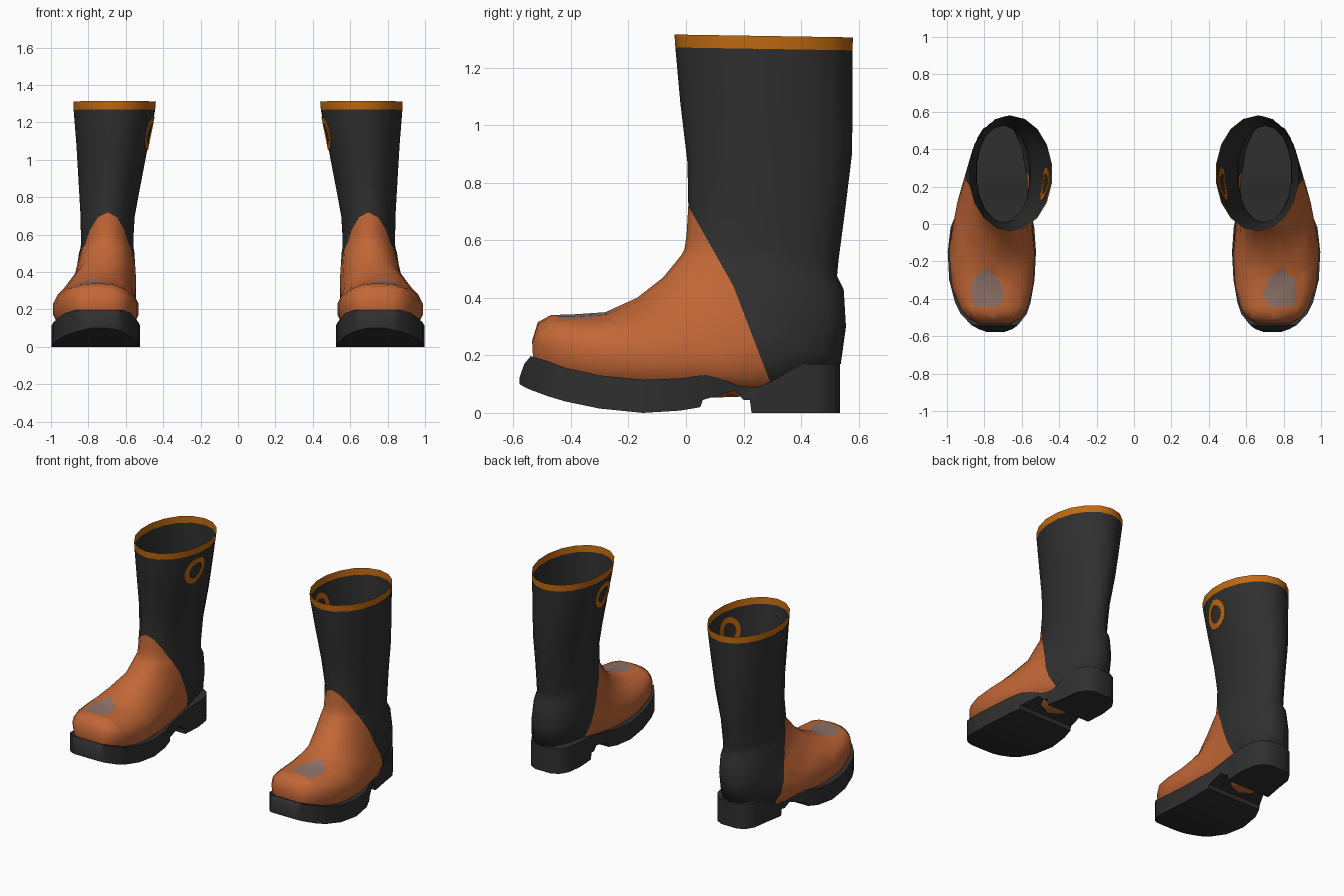
import bpy, bmesh, math
from mathutils import Vector
from mathutils.bvhtree import BVHTree

if "Cube" in bpy.data.objects:
    bpy.data.objects.remove(bpy.data.objects["Cube"])


def material(name, rgb):
    m = bpy.data.materials.new(name)
    m.diffuse_color = (*rgb, 1)
    m.use_nodes = True
    m.node_tree.nodes["Principled BSDF"].inputs["Base Color"].default_value = m.diffuse_color
    return m


BLACK = material("black_rubber", (0.029, 0.029, 0.029))
ORANGE = material("rust_orange", (0.54, 0.135, 0.037))
AMBER = material("amber_trim", (0.54, 0.145, 0.005))
GREY = material("worn_grey", (0.27, 0.17, 0.14))

SEG = 18


def spow(v, e):
    return math.copysign(abs(v) ** e, v)


# Upper: tilted rings from the shaft opening round the ankle to the toe
# (front y, front z, back y, back z, centre x, half width, squareness)
UPPER = [
    (-.04, 1.315, .58, 1.305, .66, .224, 1),
    (-.037, 1.27, .579, 1.26, .661, .221, 1),
    (-.02, 1.08, .579, 1.08, .672, .195, 1),
    (.005, .87, .577, .90, .685, .17, 1),
    (.008, .72, .55, .68, .697, .147, 1),
    (.002, .62, .53, .53, .70, .142, .95),
    (-.005, .57, .525, .475, .70, .143, .95),
    (-.015, .55, .548, .43, .702, .150, .9),
    (-.035, .525, .556, .30, .705, .157, .85),
    (-.08, .47, .538, .17, .712, .17, .85),
    (-.17, .40, .30, .06, .748, .20, .9),
    (-.28, .35, 0, .05, .76, .231, .9),
    (-.38, .343, -.25, .05, .757, .22, .85),
    (-.47, .34, -.42, .08, .75, .182, .8),
    (-.515, .315, -.49, .11, .745, .14, .8),
    (-.535, .25, -.53, .16, .745, .085, .8),
]

# Sole and heel: (y, centre x, half width, bottom z, top z)
SOLE = [
    (-.578, .74, .045, .10, .125), (-.562, .74, .09, .09, .17),
    (-.54, .745, .125, .08, .197), (-.48, .75, .177, .058, .18),
    (-.42, .755, .202, .04, .157), (-.30, .76, .228, .015, .13),
    (-.15, .76, .236, 0, .115), (-.02, .757, .224, .008, .12),
    (.05, .75, .203, .02, .13), (.058, .75, .20, .045, .13),
    (.17, .725, .172, .078, .148), (.20, .718, .165, .045, .153),
    (.222, .715, .16, .045, .158), (.228, .715, .16, 0, .158),
    (.36, .70, .152, 0, .17), (.46, .70, .138, 0, .17),
    (.51, .70, .107, 0, .17), (.536, .70, .06, 0, .17),
]

PATCH = [(.79, -.235), (.865, -.30), (.87, -.38), (.85, -.44),
         (.72, -.44), (.69, -.37), (.72, -.295)]


def loft(bm, rings, cap_start, cap_end):
    vs = [[bm.verts.new(p) for p in r] for r in rings]
    n = len(vs[0])
    for a, b in zip(vs, vs[1:]):
        for i in range(n):
            j = (i + 1) % n
            bm.faces.new((a[i], a[j], b[j], b[i]))
    if cap_start:
        bm.faces.new(vs[0])
    if cap_end:
        bm.faces.new(vs[-1])


def cut(bm, faces, co, no):
    geom = set(faces)
    for f in faces:
        geom.update(f.edges)
        geom.update(f.verts)
    bmesh.ops.bisect_plane(bm, geom=list(geom), plane_co=co, plane_no=no, dist=1e-5)


def finish(bm, name, mats, angle):
    bmesh.ops.recalc_face_normals(bm, faces=bm.faces[:])
    me = bpy.data.meshes.new(name)
    bm.to_mesh(me)
    bm.free()
    for m in mats:
        me.materials.append(m)
    ob = bpy.data.objects.new(name, me)
    bpy.context.collection.objects.link(ob)
    bpy.ops.object.select_all(action='DESELECT')
    ob.select_set(True)
    bpy.context.view_layer.objects.active = ob
    bpy.ops.object.shade_smooth_by_angle(angle=math.radians(angle))
    return ob


def make_upper(side, label):
    bm = bmesh.new()
    rings = []
    for fy, fz, by, bz, cx, w, e in UPPER:
        ring = []
        for k in range(SEG):
            t = 2 * math.pi * k / SEG
            c, s = spow(math.cos(t), e), spow(math.sin(t), e)
            ring.append((side * (cx + w * s), (fy + by) / 2 + (fy - by) / 2 * c,
                         (fz + bz) / 2 + (fz - bz) / 2 * c))
        rings.append(ring)
    loft(bm, rings, False, True)
    bmesh.ops.recalc_face_normals(bm, faces=bm.faces[:])
    tree = BVHTree.FromBMesh(bm)

    # Vamp edge: two planes seen from the side, the orange lies in front of both
    planes = []
    for (y0, z0), (y1, z1) in (((.01, .715), (.165, .44)), ((.165, .44), (.27, .165))):
        co, no = Vector((0, y0, z0)), Vector((0, z0 - z1, y1 - y0))
        planes.append((co, no))
        cut(bm, [f for f in bm.faces if f.calc_center_median().z < .9], co, no)

    # Worn patch on the toe: cut along the polygon
    sides = []
    mid = Vector((side * .78, -.35, 0))
    for (x0, y0), (x1, y1) in zip(PATCH, PATCH[1:] + PATCH[:1]):
        co, no = Vector((side * x0, y0, 0)), Vector((y1 - y0, side * (x0 - x1), 0))
        if (mid - co).dot(no) > 0:
            no = -no
        sides.append((co, no))
        cut(bm, [f for f in bm.faces if f.normal.z > .3
                 and (f.calc_center_median().xy - mid.xy).length < .2
                 and f.calc_center_median().z < .45], co, no)

    # Colours by position
    for f in bm.faces:
        c = f.calc_center_median()
        if c.z > 1.26:
            f.material_index = 2
        elif all((c - co).dot(no) < 0 for co, no in planes):
            f.material_index = 1
            if f.normal.z > .3 and all((c - co).dot(no) < 0 for co, no in sides):
                f.material_index = 3
    finish(bm, label + "_upper", [BLACK, ORANGE, AMBER, GREY], 60)
    return tree


def make_sole(side, label):
    bm = bmesh.new()
    loft(bm, [[(side * (x - w), y, b), (side * (x + w), y, b),
               (side * (x + w), y, t), (side * (x - w), y, t)]
              for y, x, w, b, t in SOLE], True, True)
    finish(bm, label + "_sole", [BLACK], 40)


# Plain oval trim wrapped on the inner side of the shaft wall
def make_oval(side, label, tree):
    bm = bmesh.new()
    n = 28
    rings = []
    path = [(.09, -1), (.072, -1), (.054, -1), (.054, 1), (.072, 1), (.09, 1)]
    for k in range(n):
        t = 2 * math.pi * k / n
        ring = []
        for r, layer in path:
            y, z = .215 + r * math.cos(t), 1.14 + r * math.sin(t)
            hit = tree.ray_cast(Vector((0, y, z)), Vector((side, 0, 0)))[0]
            ring.append((hit.x + layer * .0045, y, z))
        rings.append(ring)
    loft(bm, rings + rings[:1], False, False)
    bmesh.ops.remove_doubles(bm, verts=bm.verts[:], dist=1e-5)
    finish(bm, label + "_oval_trim", [AMBER], 40)


for side, label in ((1, "right_boot"), (-1, "left_boot")):
    wall = make_upper(side, label)
    make_sole(side, label)
    make_oval(side, label, wall)
